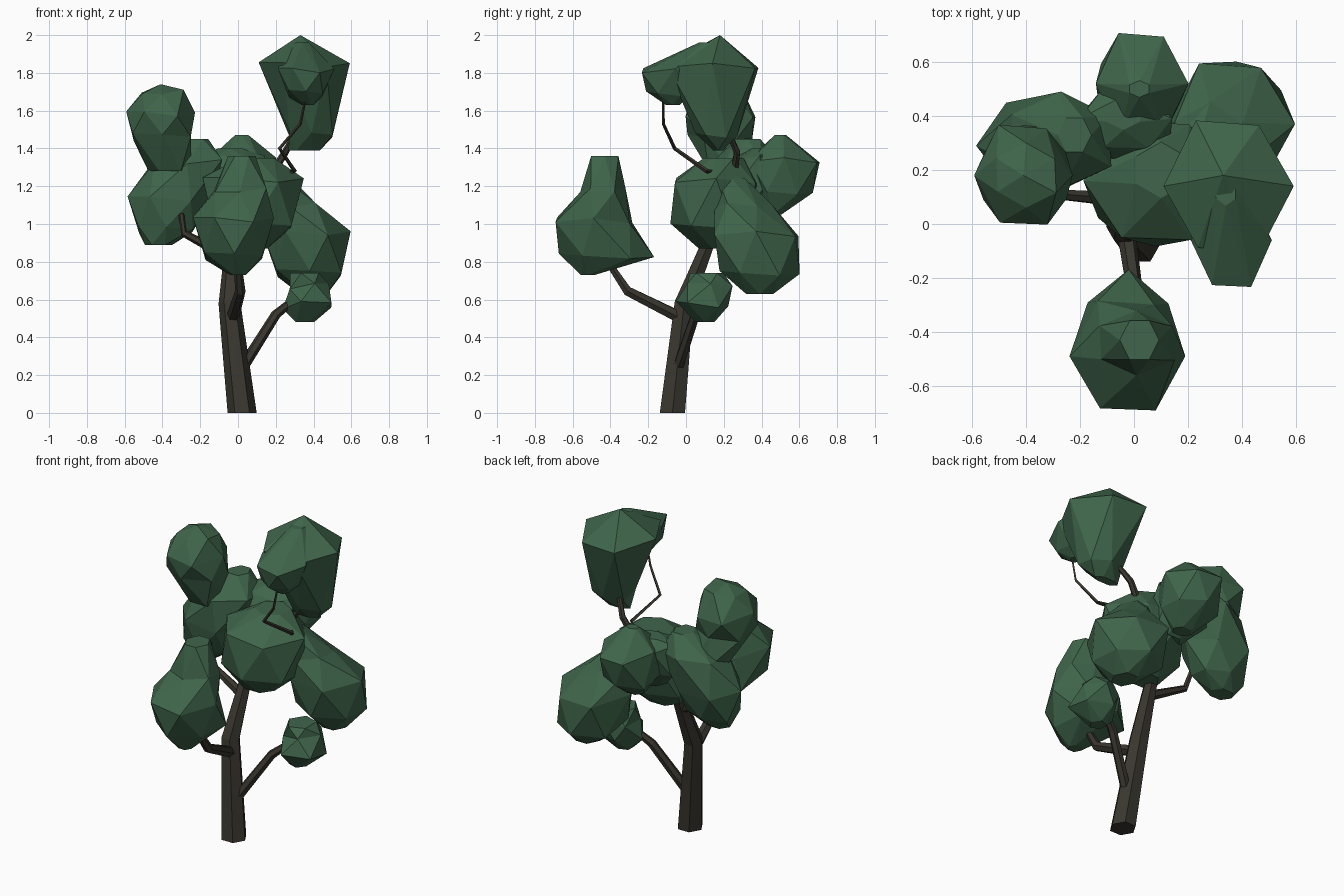
import bpy, bmesh, math, random
from mathutils import Vector

if "Cube" in bpy.data.objects:
    bpy.data.objects.remove(bpy.data.objects["Cube"])


def material(name, rgb):
    m = bpy.data.materials.new(name)
    m.diffuse_color = (*rgb, 1)
    m.use_nodes = True
    m.node_tree.nodes["Principled BSDF"].inputs["Base Color"].default_value = m.diffuse_color
    return m


LEAF = material("leaf_green", (0.05, 0.13, 0.07))
BARK = material("bark", (0.042, 0.037, 0.028))


def finish(name, bm, mat):
    bmesh.ops.recalc_face_normals(bm, faces=bm.faces)
    me = bpy.data.meshes.new(name)
    bm.to_mesh(me)
    bm.free()
    me.materials.append(mat)
    ob = bpy.data.objects.new(name, me)
    bpy.context.collection.objects.link(ob)
    return ob


def clump(name, rings, n=6, jitter=0.012):
    """Faceted leaf clump: stacked rings (z, x, y, rx, ry), each turned half a step."""
    random.seed(4)
    bm = bmesh.new()
    loops = []
    for k, (z, x, y, rx, ry) in enumerate(rings):
        loop = []
        inner = 0 < k < len(rings) - 1
        for i in range(n):
            a = math.tau * (i + 0.5 * k) / n
            dz = random.uniform(-2, 2) * jitter if inner else 0
            r = 1.04 + (random.uniform(-4, 4) * jitter if inner else 0)
            loop.append(bm.verts.new((x + rx * r * math.cos(a),
                                      y + ry * r * math.sin(a), z + dz)))
        loops.append(loop)
    for lo, hi in zip(loops, loops[1:]):
        for i in range(n):
            j = (i + 1) % n
            bm.faces.new((lo[i], lo[j], hi[i]))
            bm.faces.new((lo[j], hi[j], hi[i]))
    bm.faces.new(loops[0][::-1])
    bm.faces.new(loops[-1])
    bmesh.ops.remove_doubles(bm, verts=bm.verts, dist=0.0005)
    return finish(name, bm, LEAF)


def limb(name, path, n=6):
    """Tapered faceted tube through (x, y, z, radius) points."""
    bm = bmesh.new()
    pts = [Vector(p[:3]) for p in path]
    loops = []
    for k, p in enumerate(pts):
        t = pts[min(k + 1, len(pts) - 1)] - pts[max(k - 1, 0)]
        if p.z == 0:
            t = Vector((0, 0, 1))
        q = Vector((0, 0, 1)).rotation_difference(t.normalized())
        loops.append([bm.verts.new(p + q @ Vector((path[k][3] * math.cos(math.tau * i / n),
                                                   path[k][3] * math.sin(math.tau * i / n), 0)))
                      for i in range(n)])
    for lo, hi in zip(loops, loops[1:]):
        for i in range(n):
            j = (i + 1) % n
            bm.faces.new((lo[i], lo[j], hi[j], hi[i]))
    bm.faces.new(loops[0][::-1])
    bm.faces.new(loops[-1])
    return finish(name, bm, BARK)


# Trunk and branches
limb("trunk", [(.022, -.072, 0, .077), (-.045, -.01, .58, .058),
               (-.03, .11, .88, .04), (.03, .15, 1.0, .03)])
limb("front_branch", [(-.03, -.02, .5, .035), (.012, -.31, .645, .028), (0, -.4, .78, .02)])
limb("right_branch", [(.03, -.04, .25, .03), (.2, .05, .52, .026), (.32, .1, .62, .018)])
limb("left_branch", [(-.04, .09, .82, .03), (-.285, .11, .95, .02), (-.3, .15, 1.05, .015)])
limb("top_branch", [(.16, .23, 1.25, .022), (.2, .26, 1.3, .021),
                    (.25, .27, 1.38, .019), (.3, .23, 1.47, .015)])
limb("thin_branch", [(.24, .16, 1.27, .012), (.3, .11, 1.28, .012), (.22, -.06, 1.4, .01),
                     (.33, -.12, 1.53, .008), (.36, -.12, 1.68, .006)], 4)

# Leaf clumps
clump("front_clump", [(.73, .0, -.52, .04, .04), (.83, -.02, -.42, .17, .25),
                      (1.02, -.025, -.49, .2, .22), (1.17, .01, -.44, .15, .12),
                      (1.36, .02, -.43, .07, .08)])
clump("top_clump", [(1.39, .35, .17, .08, .03), (1.47, .39, .16, .125, .11),
                    (1.84, .35, .14, .225, .26), (2.0, .33, .18, 0, 0)])
clump("top_front_clump", [(1.63, .37, -.07, .03, .04), (1.69, .36, -.09, .1, .12),
                          (1.81, .36, -.06, .14, .19), (1.96, .34, .12, .04, .05)])
clump("upper_left_clump", [(1.28, -.36, .25, .11, .14), (1.46, -.4, .18, .17, .17),
                           (1.58, -.41, .18, .17, .2), (1.69, -.4, .18, .12, .12),
                           (1.74, -.41, .18, 0, 0)])
clump("left_clump", [(.89, -.42, .27, .07, .06), (.97, -.38, .28, .16, .12),
                     (1.13, -.36, .29, .21, .17), (1.32, -.27, .31, .2, .18),
                     (1.45, -.22, .33, .06, .07)])
clump("back_clump", [(1.05, .03, .46, .06, .05), (1.17, .02, .51, .16, .16),
                     (1.34, .03, .52, .16, .2), (1.47, .02, .5, .04, .03)])
clump("centre_clump", [(.87, .05, .14, .1, .08), (.99, .08, .14, .23, .22),
                       (1.23, .08, .16, .25, .24), (1.35, .1, .2, .1, .1)])
clump("right_clump", [(.63, .4, .39, .07, .08), (.74, .38, .39, .19, .21),
                      (.95, .36, .37, .22, .24), (1.09, .28, .3, .14, .15),
                      (1.24, .2, .24, .08, .08)])
clump("low_right_clump", [(.48, .35, .1, .05, .05), (.57, .38, .09, .14, .14),
                          (.67, .37, .13, .11, .12), (.74, .36, .11, .08, .09)], 5)
# Bridge joining the centre, left and back clumps
clump("middle_clump", [(1.06, .02, .3, .09, .08), (1.2, -.03, .34, .18, .14),
                       (1.35, -.03, .39, .16, .12), (1.4, -.04, .41, .07, .06)])
